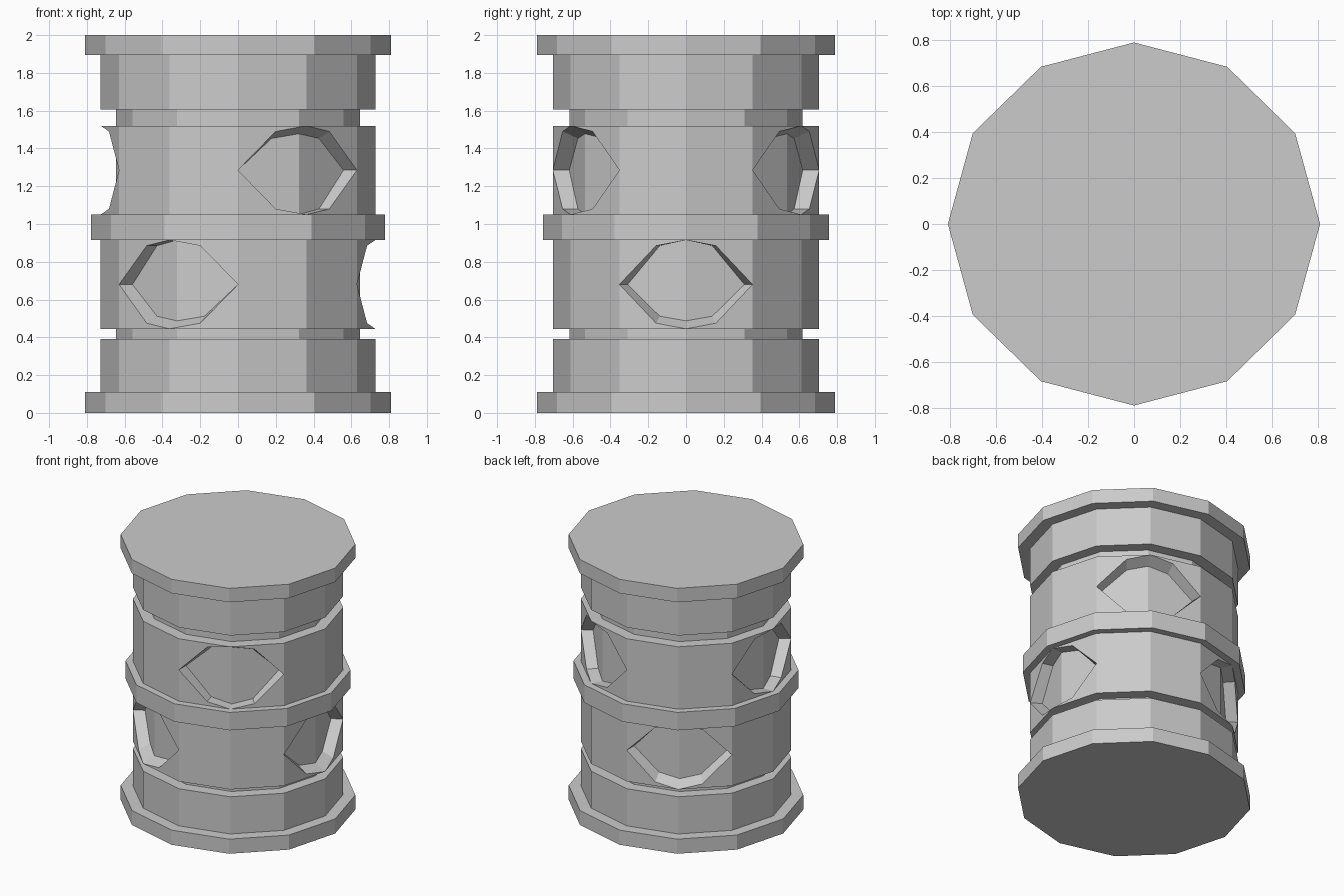
import bpy, bmesh
from math import cos, sin, radians

if "Cube" in bpy.data.objects:
    bpy.data.objects.remove(bpy.data.objects["Cube"])

N = 12
RIM, BODY, CORE, BELT = (0.81, 0.79), (0.727, 0.705), (0.645, 0.618), (0.777, 0.757)
# Stacked bands: (radii, bottom z, top z)
BANDS = [(RIM, 0, 0.11), (BODY, 0.11, 0.39), (CORE, 0.39, 0.445), (BODY, 0.445, 0.915),
         (BELT, 0.915, 1.05), (BODY, 1.05, 1.52), (CORE, 1.52, 1.605), (BODY, 1.605, 1.895),
         (RIM, 1.895, 2.0)]
# Pocket centres by band: (corner indices, side facing the groove)
POCKETS = {3: ((0, 4, 8), -1), 5: ((2, 6, 10), 1)}

bm = bmesh.new()


def point(r, i, z):
    a = radians(30 * i)
    return (r[0] * cos(a), r[1] * sin(a), z)


def chord(r, c, side, f, z):
    # Point on the flat facet next to corner c
    p, q = point(r, c, z), point(r, c + side, z)
    return tuple(p[k] + (q[k] - p[k]) * f for k in range(3))


def face(pts):
    bm.faces.new([bm.verts.new(p) for p in pts])


def pocket(c, z0, z1, groove):
    zm, h = (z0 + z1) / 2, (z1 - z0) / 2
    for s in (-1, 1):
        floor = []
        for v in (-1, 1):
            z = z0 if v < 0 else z1
            k = 0.82 if v == groove else 1.0  # wall slopes on the groove side
            rim = [chord(BODY, c, s, f, zm + v * d) for f, d in ((0, h), (0.45, 0.205), (1, 0))]
            inner = [chord(CORE, c, s, f, zm + v * d * k) for f, d in ((0, h), (0.45, 0.205), (1, 0))]
            face(rim + [point(BODY, c + s, z)])
            for i in range(2):
                face([rim[i], rim[i + 1], inner[i + 1], inner[i]])
            floor += inner if v < 0 else inner[1::-1]
        face(floor)


# Turned body with stepped ledges
for b, (r, z0, z1) in enumerate(BANDS):
    centres, groove = POCKETS.get(b, ((), 0))
    skip = {j % N for c in centres for j in (c - 1, c)}
    for i in range(N):
        if i not in skip:
            face([point(r, i, z0), point(r, i + 1, z0), point(r, i + 1, z1), point(r, i, z1)])
        if b + 1 < len(BANDS):
            r2 = BANDS[b + 1][0]
            face([point(r, i, z1), point(r, i + 1, z1), point(r2, i + 1, z1), point(r2, i, z1)])
    for c in centres:
        pocket(c, z0, z1, groove)

# End caps
face([point(RIM, i, 0) for i in range(N)][::-1])
face([point(RIM, i, 2.0) for i in range(N)])

bmesh.ops.remove_doubles(bm, verts=bm.verts, dist=0.0005)
bmesh.ops.recalc_face_normals(bm, faces=bm.faces)
mesh = bpy.data.meshes.new("barrel")
bm.to_mesh(mesh)
bm.free()
bpy.context.collection.objects.link(bpy.data.objects.new("barrel", mesh))
